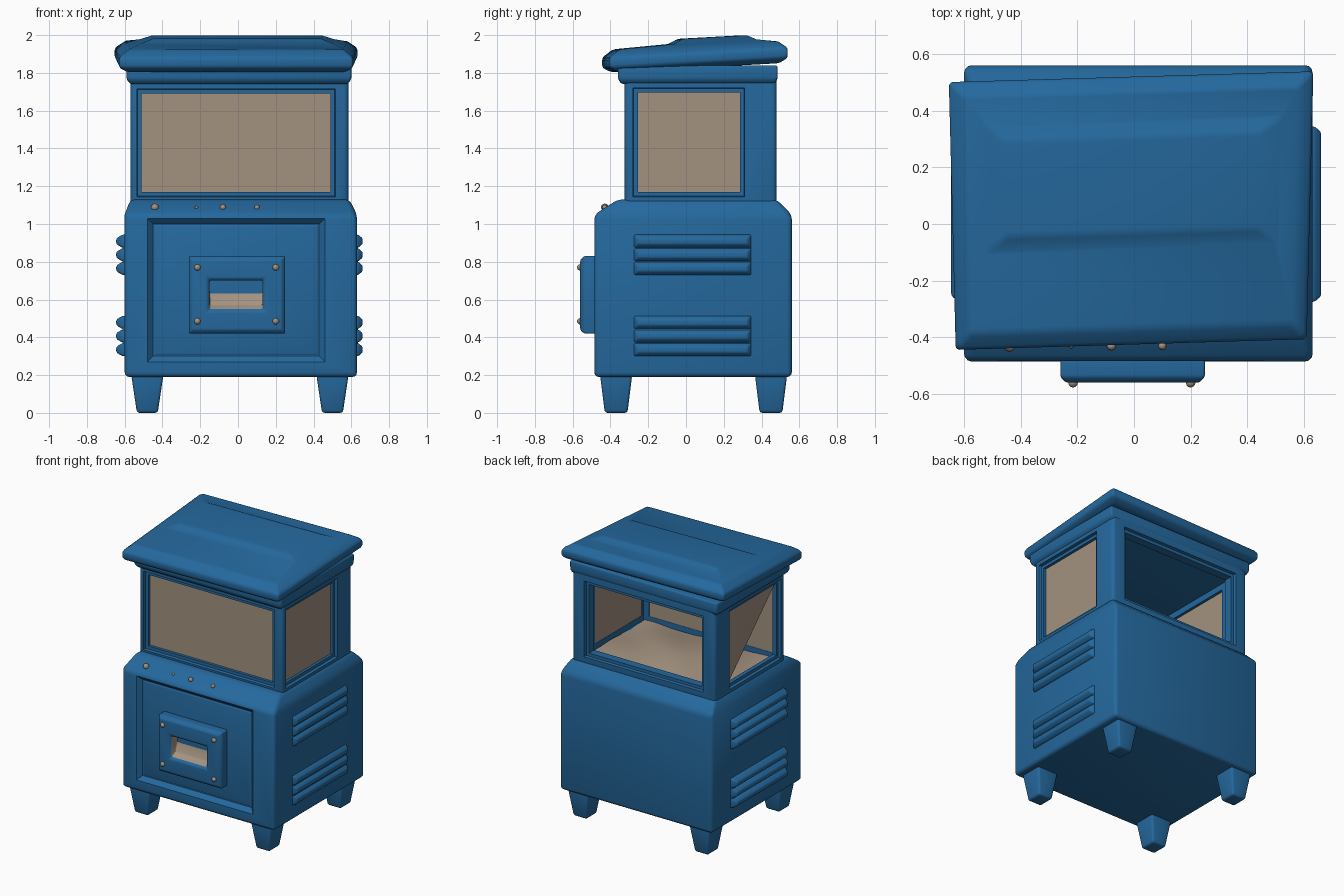
import bpy, bmesh, math

if "Cube" in bpy.data.objects:
    bpy.data.objects.remove(bpy.data.objects["Cube"])


def material(name, rgb):
    m = bpy.data.materials.new(name)
    m.use_nodes = True
    m.diffuse_color = (*rgb, 1)
    m.node_tree.nodes["Principled BSDF"].inputs["Base Color"].default_value = (*rgb, 1)
    return m


BLUE = material("blue_paint", (0.018, 0.14, 0.34))
TAN = material("tan_glass", (0.37, 0.29, 0.216))

# maps from (across, up, depth) to model space for each facing
AXES = {
    "top": lambda u, v, d: (u, v, d),
    "front": lambda u, v, d: (u, d, v),
    "side": lambda u, v, d: (d, u, v),
}


def activate(ob):
    bpy.ops.object.select_all(action="DESELECT")
    ob.select_set(True)
    bpy.context.view_layer.objects.active = ob


def apply_modifier(ob, mod):
    activate(ob)
    bpy.ops.object.modifier_apply(modifier=mod.name)


def finish(bm, name, mats, bevel=0.0):
    bmesh.ops.recalc_face_normals(bm, faces=bm.faces[:])
    me = bpy.data.meshes.new(name)
    bm.to_mesh(me)
    bm.free()
    ob = bpy.data.objects.new(name, me)
    bpy.context.collection.objects.link(ob)
    for m in mats:
        me.materials.append(m)
    if bevel:
        mod = ob.modifiers.new("round", "BEVEL")
        mod.width, mod.segments = bevel, 3
        mod.limit_method, mod.angle_limit = "ANGLE", math.radians(25)
        apply_modifier(ob, mod)
    activate(ob)
    bpy.ops.object.shade_smooth_by_angle(angle=math.radians(35))
    return ob


def loft(name, axis, rings, bevel=0.0, mats=(BLUE,), tan_from=None, warp=None):
    """Skin a stack of rectangles (u0, u1, v0, v1, depth) and cap both ends."""
    bm = bmesh.new()
    loops = []
    for u0, u1, v0, v1, d in rings:
        corners = ((u0, v0), (u1, v0), (u1, v1), (u0, v1))
        loops.append([bm.verts.new(AXES[axis](u, v, d)) for u, v in corners])
    bm.faces.new(loops[0])
    for n, (a, b) in enumerate(zip(loops, loops[1:])):
        for i in range(4):
            j = (i + 1) % 4
            f = bm.faces.new((a[i], a[j], b[j], b[i]))
            f.material_index = int(tan_from is not None and n >= tan_from)
    cap = bm.faces.new(loops[-1])
    cap.material_index = int(tan_from is not None)
    if warp:
        for v in bm.verts:
            v.co = warp(*v.co)
    return finish(bm, name, mats, bevel)


def grow(rect, by):
    u0, u1, v0, v1 = rect
    return (u0 - by, u1 + by, v0 - by, v1 + by)


def cut(ob, cutter):
    mod = ob.modifiers.new("cut", "BOOLEAN")
    mod.operation, mod.object = "DIFFERENCE", cutter
    apply_modifier(ob, mod)
    bpy.data.objects.remove(cutter)


def smooth(ob):
    activate(ob)
    bpy.ops.object.shade_smooth_by_angle(angle=math.radians(35))


def stud(name, loc, radius):
    bpy.ops.mesh.primitive_uv_sphere_add(segments=12, ring_count=8, radius=radius, location=loc)
    ob = bpy.context.object
    ob.name = name
    ob.data.materials.append(TAN)
    bpy.ops.object.shade_smooth()


# lower body with shouldered top and a recessed front panel
foot = (-0.60, 0.63, -0.485, 0.56)
body = loft("lower_body", "top", [
    (*foot, 0.19), (*foot, 1.05),
    (-0.57, 0.59, -0.36, 0.48, 1.13)], 0.025)
panel = (-0.45, 0.43, 0.30, 1.00)
cut(body, loft("panel_cutter", "front", [
    (*grow(panel, 0.03), -0.52), (*grow(panel, 0.03), -0.485), (*panel, -0.455)]))
smooth(body)

# sloped panel leading out to the dispenser
loft("front_panel", "front", [
    (*panel, -0.45), (*grow(panel, -0.01), -0.458),
    (-0.28, 0.27, 0.42, 0.84, -0.482)], 0.006)

# dispenser box with sloping chute
box = (-0.26, 0.25, 0.42, 0.83)
hole = (-0.15, 0.13, 0.55, 0.70)
loft("dispenser_box", "front", [
    (*box, -0.46), (*box, -0.54), (*grow(box, -0.02), -0.56),
    (*grow(hole, 0.015), -0.56), (*hole, -0.545), (-0.15, 0.13, 0.57, 0.70, -0.51),
    (-0.15, 0.13, 0.66, 0.70, -0.47)], 0.008, (BLUE, TAN), tan_from=4)
for x in (-0.215, 0.2):
    for z in (0.485, 0.77):
        stud("dispenser_screw", (x, -0.56, z), 0.017)
for x, r in ((-0.44, 0.02), (-0.22, 0.009), (-0.08, 0.016), (0.10, 0.014)):
    stud("ledge_button", (x, -0.43, 1.088), r)

# legs
for x in (-0.48, 0.50):
    for y in (-0.37, 0.45):
        loft("leg", "top", [
            (x - 0.055, x + 0.055, y - 0.06, y + 0.06, 0),
            (x - 0.085, x + 0.085, y - 0.085, y + 0.085, 0.20)], 0.015)

# side louvres
for wall, out in ((0.62, 0.66), (-0.59, -0.645)):
    for z in (0.30, 0.73):
        back = wall + (out - wall) * 0.4
        loft("louvre_panel", "side", [
            (-0.28, 0.35, z, z + 0.215, wall), (-0.27, 0.34, z + 0.01, z + 0.205, back)], 0.008)
        for i in range(3):
            slat = (-0.275, 0.345, z + i * 0.072, z + i * 0.072 + 0.07)
            loft("louvre_slat", "side", [
                (*slat, wall), (*slat, back), (*grow(slat, -0.02), out)], 0.01)

# glazed cabinet: hollow box with stepped window openings
shell = (-0.57, 0.585, -0.325, 0.48)
cabinet = loft("cabinet", "top", [(*shell, 1.09), (*shell, 1.83)], 0.025)
room = (-0.52, 0.535, -0.275, 0.40)
cut(cabinet, loft("room_cutter", "top", [(*room, 1.10), (*room, 1.77)]))


def window(axis, rect, outside, inside):
    step = outside + 0.02 * (1 if inside > outside else -1)
    over = 2 * outside - step
    cut(cabinet, loft("window_cutter", axis, [
        (*grow(rect, 0.03), over), (*grow(rect, 0.022), step),
        (*rect, step), (*rect, inside)]))


front_win = (-0.51, 0.49, 1.17, 1.69)
side_win = (-0.255, 0.285, 1.17, 1.695)
window("front", front_win, -0.325, -0.25)
window("side", side_win, 0.585, 0.50)
window("side", side_win, -0.57, -0.50)
window("front", (-0.45, 0.46, 1.19, 1.69), 0.48, 0.38)
smooth(cabinet)

# panes and ceiling lining
pane = (-0.52, 0.535, 1.11, 1.765)
loft("front_glass", "front", [(*pane, -0.285), (*pane, -0.277)], mats=(TAN,))
pane = (-0.275, 0.40, 1.11, 1.765)
loft("left_glass", "side", [(*pane, 0.545), (*pane, 0.537)], mats=(TAN,))
loft("ceiling_lining", "top", [(*room, 1.76), (*room, 1.768)], mats=(TAN,))
bm = bmesh.new()
bm.faces.new([bm.verts.new((-0.54, y, z)) for y, z in ((0.30, 1.16), (0.30, 1.71), (-0.27, 1.71))])
finish(bm, "right_glass_part", (TAN,))

# heaped floor inside the cabinet
bm = bmesh.new()
bmesh.ops.create_grid(bm, x_segments=16, y_segments=12, size=0.5)
for v in bm.verts:
    u, w = v.co.x, v.co.y
    dome = math.cos(u * math.pi) * math.cos(w * math.pi)
    v.co = (u * 1.05, 0.06 + w * 0.66, 1.135 + 0.05 * dome + 0.006 * math.sin(14 * u + 9 * w))
finish(bm, "heaped_floor", (TAN,))

# eave under the roof
eave = (-0.59, 0.60, -0.36, 0.485)
loft("eave", "top", [(*grow(eave, -0.02), 1.74), (*eave, 1.765), (*eave, 1.84)], 0.012)


# roof, slightly skewed, with a raised centre panel
def lean(x, y, z):
    return (x * (1 + 0.04 * y), y + 0.03 * x, z + 0.055 * y)


rim = (-0.635, 0.615, -0.42, 0.515)
loft("roof", "top", [
    (*grow(rim, -0.04), 1.825), (*grow(rim, 0.005), 1.85), (*grow(rim, 0.005), 1.905),
    (*grow(rim, -0.05), 1.945), (-0.52, 0.51, -0.08, 0.36, 1.957),
    (-0.45, 0.44, -0.03, 0.31, 1.982)], 0.014, warp=lean)
